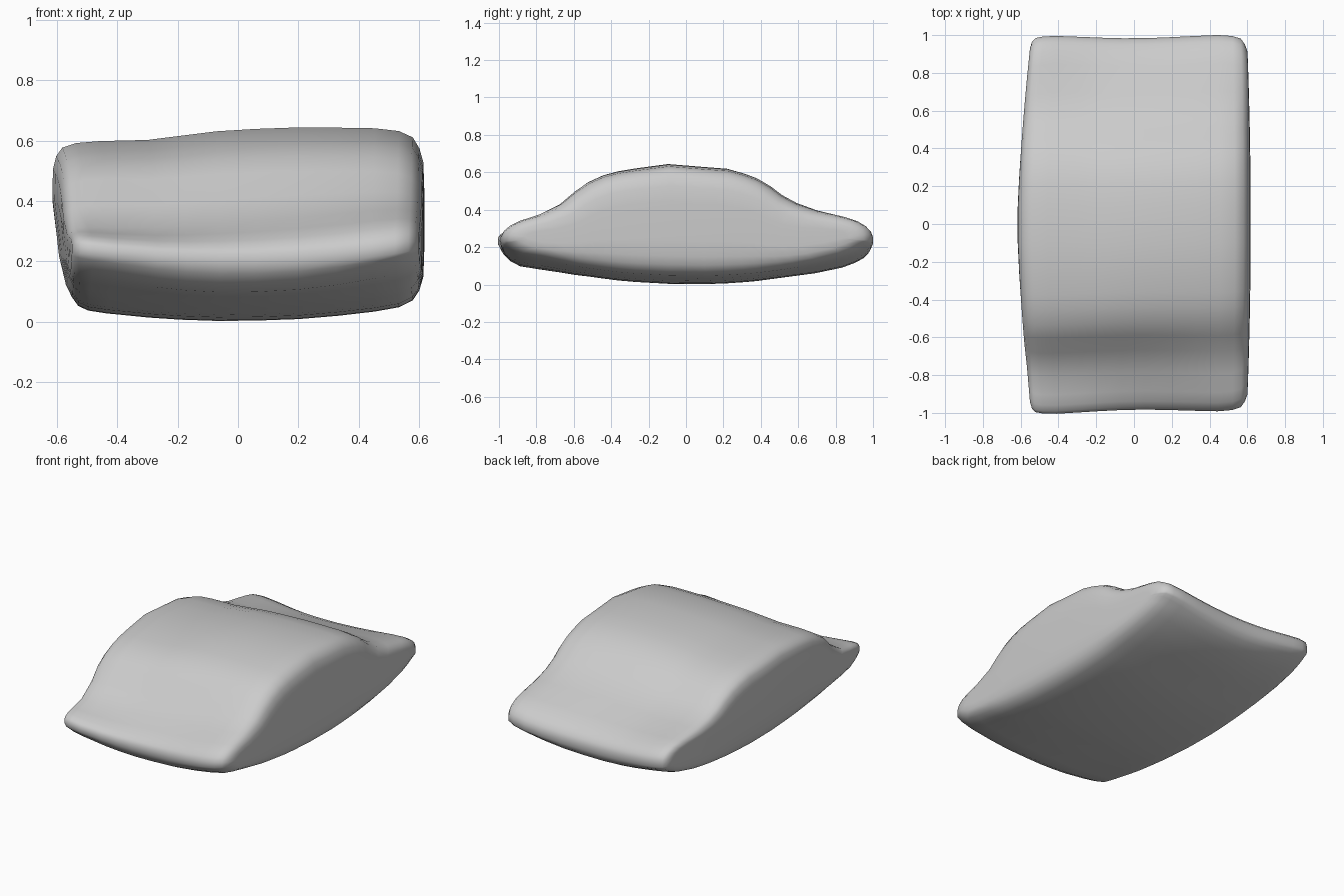
import bpy, bmesh

# Cross-section: y, top z, bottom z
PROFILE = [(-1, .268, .21), (-.987, .295, .178), (-.955, .323, .143), (-.9, .35, .112),
           (-.8, .382, .09), (-.68, .438, .065), (-.6, .502, .047), (-.53, .548, .036),
           (-.45, .584, .025), (-.37, .605, .015), (-.28, .62, .007), (-.1, .644, -.003),
           (.1, .628, -.005), (.22, .619, -.001), (.31, .594, .005), (.38, .568, .011),
           (.45, .527, .02), (.51, .481, .028), (.59, .439, .041), (.7, .403, .062),
           (.85, .37, .102), (.92, .347, .132), (.965, .32, .158), (.99, .294, .185),
           (1, .268, .215)]

# Stations along x: x, z scale, y scale, top lift, bottom lift
STATIONS = [(-.618, .35, .87, -.05, .04), (-.616, .68, .935, -.05, .04),
            (-.605, .83, .972, -.048, .04), (-.585, .93, .99, -.048, .038),
            (-.54, .98, .998, -.047, .036), (-.46, 1, 1, -.046, .032),
            (-.3, 1, .993, -.042, .018), (-.19, 1, .988, -.028, .011),
            (-.07, 1, .984, -.013, .007), (.06, 1, .983, -.005, .008),
            (.2, 1, .987, 0, .013), (.33, 1, .992, -.001, .024),
            (.45, 1, .996, -.003, .038), (.53, .985, .99, -.008, .048),
            (.575, .93, .975, -.013, .055), (.597, .81, .945, -.015, .055),
            (.61, .65, .91, -.015, .055), (.613, .35, .86, -.015, .055)]


def section(x, sz, sy, dt, db):
    """One closed ring: top front to back, then bottom back to front."""
    top, bottom = [], []
    left = min(1, max(0, -x / .6))
    for y, t, b in PROFILE:
        w = 1 - y * y
        thick = t - b
        t += dt * w
        # front lip droops towards the left
        if y < -.6:
            t -= .04 * min(1, (-.6 - y) / .2) * max(0, min(1, .5 - x)) * thick / .25
        b += db * min(1, thick / .15)
        # both lips sag halfway along
        sag = max(0, 1 - (x / .58) ** 2) * min(1, max(0, (abs(y) - .55) / .4))
        t -= .04 * sag
        b -= .025 * sag
        mid = (t + b) / 2
        # ends bow outwards around the middle
        if x < 0:
            px = x + .065 * abs(y) ** 1.5 * left
        else:
            px = x + .015 * w * (x / .6) - .01 * (x / .6)
        py = y * sy + .005 * (x / .5)
        # left end leans inwards towards the base
        for z, side in ((mid + (t - mid) * sz, top), (mid + (b - mid) * sz, bottom)):
            lean = .07 * w * left ** 4 * max(0, 1 - z / .32)
            side.append((px + lean, py, z))
    return top + bottom[::-1]


# Cushion body lofted through the stations
bm = bmesh.new()
rings = [[bm.verts.new(p) for p in section(*s)] for s in STATIONS]
n = len(rings[0])
for a, b in zip(rings, rings[1:]):
    for i in range(n):
        j = (i + 1) % n
        bm.faces.new((a[i], a[j], b[j], b[i]))

# End caps filled with strips from top to bottom
for ring in (rings[0], rings[-1]):
    for i in range(n // 2 - 1):
        bm.faces.new((ring[i], ring[i + 1], ring[n - 2 - i], ring[n - 1 - i]))
bmesh.ops.recalc_face_normals(bm, faces=bm.faces)
for f in bm.faces:
    f.smooth = True

mesh = bpy.data.meshes.new("cushion")
bm.to_mesh(mesh)
bm.free()
body = bpy.data.objects.new("cushion", mesh)
bpy.context.collection.objects.link(body)

# Plain grey
grey = bpy.data.materials.new("light_grey")
grey.diffuse_color = (.6, .6, .6, 1)
mesh.materials.append(grey)
